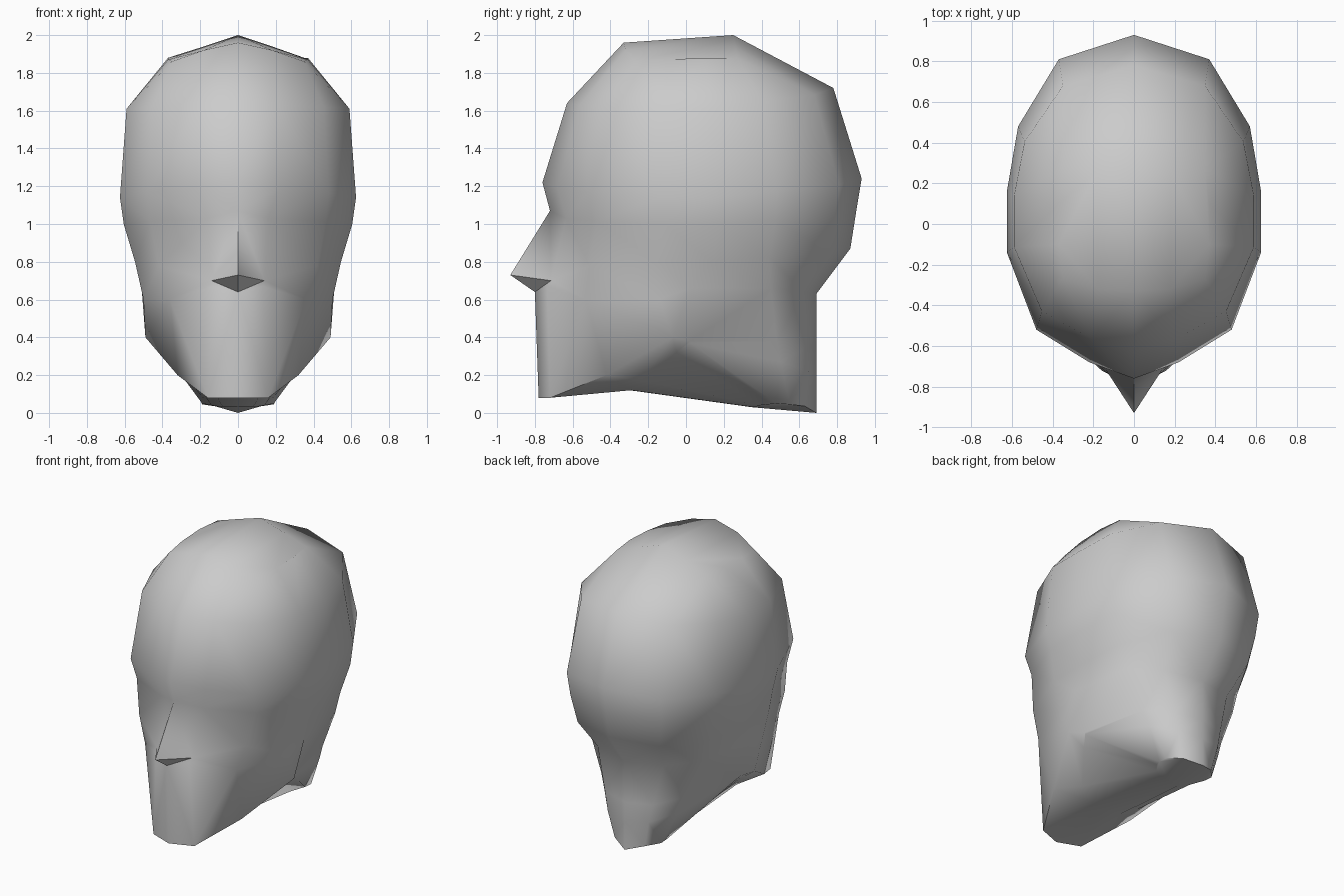
import bpy, bmesh

if "Cube" in bpy.data.objects:
    bpy.data.objects.remove(bpy.data.objects["Cube"])

# Half outline of the skull seen from above, front centre to back centre
OUTLINE = [(0, -.76), (.22, -.68), (.48, -.52), (.625, -.14),
           (.625, .16), (.57, .48), (.37, .81), (0, .93)]


def skull_ring(width, y_front, y_back, z_front, z_side, z_back):
    """Scale the outline to a half ring whose height varies from front to back."""
    ring = []
    for i, (x, y) in enumerate(OUTLINE):
        t = (y + .76) / 1.69
        z = (z_front + (z_side - z_front) * i / 3 if i < 4
             else z_side + (z_back - z_side) * (i - 4) / 3)
        ring.append((x * width / .625, y_front + t * (y_back - y_front), z))
    return ring


# Flat top of the skull
crown = [(0, -.33, 1.96), (.18, -.32, 1.92), (.35, -.27, 1.86), (.37, -.1, 1.87),
         (.37, .1, 1.88), (.35, .27, 1.88), (.18, .26, 1.94), (0, .25, 2)]
temple = skull_ring(.59, -.63, .78, 1.64, 1.61, 1.72)
brow = skull_ring(.625, -.76, .93, 1.22, 1.14, 1.24)

# Eye hollow and nose bridge
eyes = skull_ring(.605, -.70, .90, 1.04, 1.0, 1.06)
eyes[0] = (0, -.72, 1.07)
eyes[1] = (.16, -.635, 1.03)

# Nose tip
nose = skull_ring(.545, -.74, .87, .74, .8, .87)
nose[0] = (0, -.93, .73)
nose[1] = (.14, -.715, .70)

# Nose base, ear corner and nape
lip = [(0, -.80, .64), (.13, -.735, .67), (.36, -.53, .60), (.5, -.14, .60),
       (.51, .02, .66), (.45, .45, .66), (.26, .62, .64), (0, .69, .63)]
# Jaw line, then the sides of the neck
jaw = [(0, -.78, .08), (.16, -.72, .08), (.32, -.42, .20), (.49, -.07, .40),
       (.43, .02, .38), (.33, .48, .38), (.19, .64, .35), (0, .69, .34)]
# Underside of the jaw
under = [(0, -.30, .12), (.13, -.29, .12), (.23, -.24, .17), (.38, -.05, .32),
         (.425, .02, .37), (.29, .5, .27), (.16, .65, .22), (0, .69, .2)]
# Narrow lower end of the neck
neck = [(0, .35, .03), (.08, .36, .03), (.14, .39, .04), (.17, .43, .06),
        (.19, .48, .05), (.19, .55, .045), (.12, .63, .035), (0, .69, 0)]

# Loft the half head and close its top and bottom
bm = bmesh.new()
rings = [[bm.verts.new(p) for p in ring]
         for ring in (crown, temple, brow, eyes, nose, lip, jaw, under, neck)]
for upper, lower in zip(rings, rings[1:]):
    for i in range(len(upper) - 1):
        bm.faces.new((upper[i], lower[i], lower[i + 1], upper[i + 1]))
bm.faces.new(rings[0])
bm.faces.new(rings[-1][::-1])
bmesh.ops.triangulate(bm, faces=[f for f in bm.faces if len(f.verts) == 4],
                      quad_method='SHORT_EDGE')

mesh = bpy.data.meshes.new("head")
bm.to_mesh(mesh)
bm.free()
head = bpy.data.objects.new("head", mesh)
bpy.context.collection.objects.link(head)

# Mirror to the other side and smooth the soft edges
mirror = head.modifiers.new("mirror", 'MIRROR')
mirror.use_clip = True
bpy.context.view_layer.objects.active = head
head.select_set(True)
bpy.ops.object.modifier_apply(modifier=mirror.name)
bpy.ops.object.shade_smooth_by_angle(angle=1.0)
